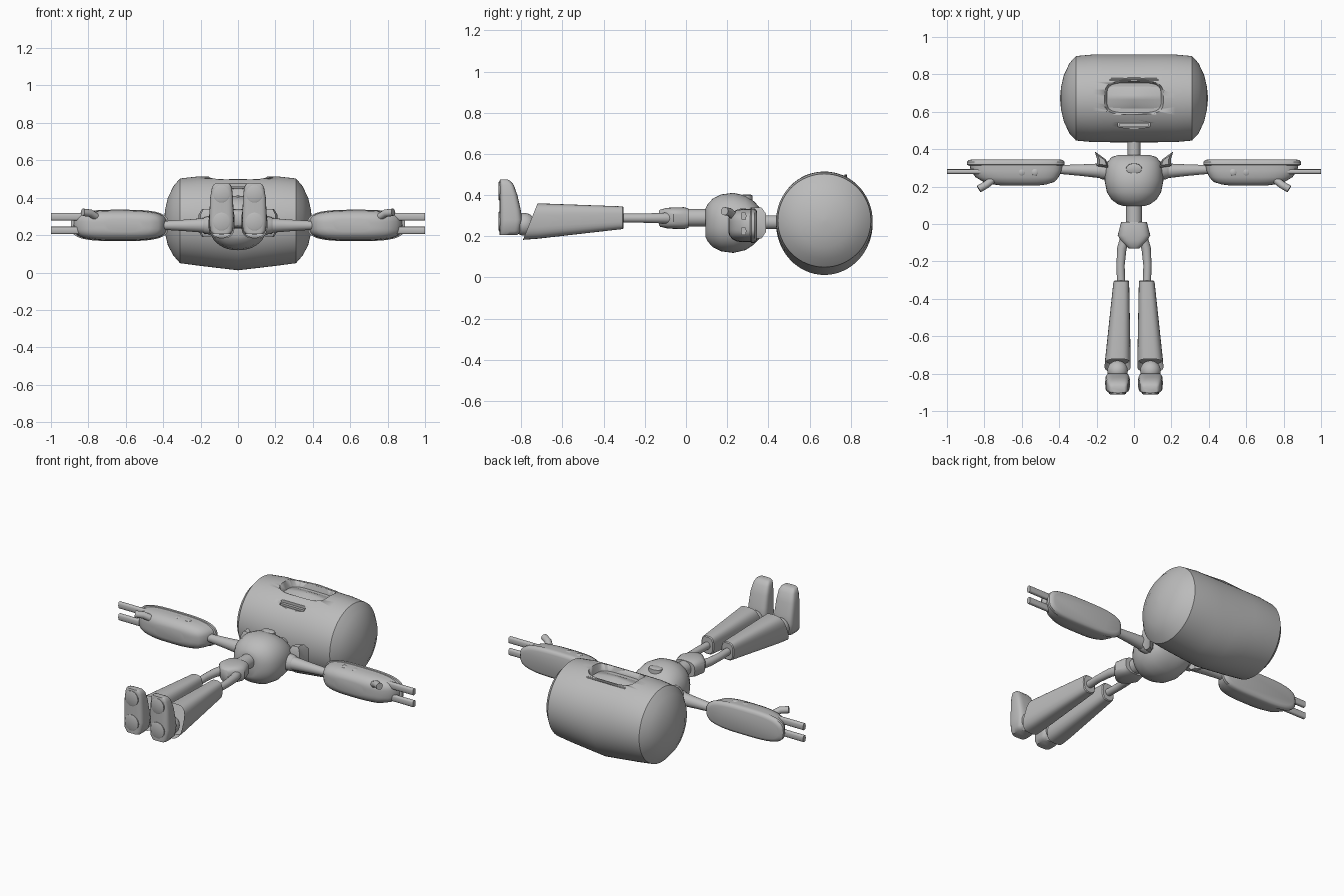
import bpy, bmesh, math
from mathutils import Vector

if "Cube" in bpy.data.objects:
    bpy.data.objects.remove(bpy.data.objects["Cube"])

grey = bpy.data.materials.new("plain_grey")
grey.diffuse_color = (0.5, 0.5, 0.5, 1)
grey.use_nodes = True
grey.node_tree.nodes["Principled BSDF"].inputs["Base Color"].default_value = grey.diffuse_color


def finish(name, bm, mirror=False, angle=40):
    bmesh.ops.recalc_face_normals(bm, faces=bm.faces)
    me = bpy.data.meshes.new(name)
    bm.to_mesh(me)
    bm.free()
    ob = bpy.data.objects.new(name, me)
    bpy.context.collection.objects.link(ob)
    me.materials.append(grey)
    bpy.ops.object.select_all(action='DESELECT')
    ob.select_set(True)
    bpy.context.view_layer.objects.active = ob
    bpy.ops.object.shade_smooth_by_angle(angle=math.radians(angle))
    if mirror:
        ob.modifiers.new("Mirror", 'MIRROR')
    return ob


def loft(name, axis, stations, power=2, sides=32, **kw):
    """Superellipse rings (position, centre u, centre v, radius u, radius v) along an axis."""
    place = {'x': lambda p, u, v: (p, u, v), 'y': lambda p, u, v: (u, p, v),
             'z': lambda p, u, v: (u, v, p)}[axis]
    bm = bmesh.new()
    rings = []
    for p, cu, cv, ru, rv in stations:
        ring = []
        for i in range(sides):
            a = 2 * math.pi * i / sides
            c, s = math.cos(a), math.sin(a)
            u = cu + ru * math.copysign(abs(c) ** (2 / power), c)
            v = cv + rv * math.copysign(abs(s) ** (2 / power), s)
            ring.append(bm.verts.new(place(p, u, v)))
        rings.append(ring)
    for a, b in zip(rings, rings[1:]):
        for i in range(sides):
            j = (i + 1) % sides
            bm.faces.new((a[i], a[j], b[j], b[i]))
    bm.faces.new(rings[0])
    bm.faces.new(rings[-1])
    return finish(name, bm, **kw)


def rod(name, points, radii, sides=16, **kw):
    """Tapered round rod through a few points."""
    bm = bmesh.new()
    rings = []
    pts = [Vector(p) for p in points]
    for k, p in enumerate(pts):
        d = pts[min(k + 1, len(pts) - 1)] - pts[max(k - 1, 0)]
        q = d.to_track_quat('Z', 'Y')
        rings.append([bm.verts.new(p + q @ Vector((radii[k] * math.cos(t), radii[k] * math.sin(t), 0)))
                      for t in (2 * math.pi * i / sides for i in range(sides))])
    for a, b in zip(rings, rings[1:]):
        for i in range(sides):
            j = (i + 1) % sides
            bm.faces.new((a[i], a[j], b[j], b[i]))
    bm.faces.new(rings[0])
    bm.faces.new(rings[-1])
    return finish(name, bm, **kw)


def cut(target, cutter):
    cutter.hide_render = True
    cutter.hide_viewport = True
    m = target.modifiers.new("Cut", 'BOOLEAN')
    m.operation, m.object, m.solver = 'DIFFERENCE', cutter, 'EXACT'


# Head: barrel lying across, with domed ends
half = [(0, .235, .012, .516), (.12, .235, .026, .515), (.22, .234, .038, .513), (.31, .226, .05, .503),
        (.345, .188, .09, .462), (.375, .125, .145, .40), (.39, .06, .21, .335), (.395, .01, .265, .285)]
full = [(-x, r, b, t) for x, r, b, t in reversed(half[1:])] + half
head = loft("head", 'x', [(x, .672, (b + t) / 2, r, (t - b) / 2) for x, r, b, t in full], sides=64)

# Face: recessed visor with a horizontal ridge, and a mouth slot
cut(head, loft("visor_cutter", 'z', [(.466, 0, .675, .145, .08), (.54, 0, .675, .165, .10)], power=4))
cut(head, loft("mouth_cutter", 'z', [(.43, 0, .53, .085, .014), (.54, 0, .53, .085, .014)], power=8))
loft("mouth_plate", 'z', [(.425, 0, .53, .08, .009), (.462, 0, .53, .08, .009)], power=8)
loft("visor_ridge", 'x', [(x, .677, .464, .062, h) for x, h in
                         ((-.14, .008), (-.07, .02), (0, .025), (.07, .02), (.14, .008))], power=1.2, sides=16)
rod("visor_rim", [(-.13, .772, .488), (0, .776, .494), (.13, .772, .488)], [.007] * 3, sides=8)

# Neck and torso
rod("neck", [(0, .34, .268), (0, .46, .268)], [.034] * 2, sides=24)
loft("torso", 'y', [(.095, 0, .265, .055, .07), (.105, 0, .265, .085, .09), (.13, 0, .265, .12, .118),
                    (.17, 0, .265, .145, .138), (.23, 0, .265, .157, .146), (.29, 0, .265, .153, .132),
                    (.33, 0, .265, .142, .105), (.358, 0, .265, .12, .075), (.37, 0, .265, .08, .045)],
     power=2.2, sides=40)
loft("chest_badge", 'z', [(.36, 0, .295, .044, .03), (.398, 0, .295, .042, .028), (.402, 0, .295, .034, .021)],
     sides=24)

# Waist and hips
rod("waist", [(0, .14, .29), (0, -.02, .29)], [.043] * 2, sides=24)
loft("hips", 'y', [(.012, 0, .288, .068, .047), (-.01, 0, .288, .074, .053), (-.06, 0, .288, .087, .052),
                   (-.09, 0, .288, .07, .05), (-.125, 0, .288, .034, .042), (-.132, 0, .288, .026, .034)], power=3)

# Shoulder fin: swept plate with tapered top and bottom
bm = bmesh.new()
outline = [(.15, .345), (.21, .388), (.197, .345), (.20, .31), (.135, .30)]
layers = []
for z, f in ((.19, .6), (.22, 1), (.31, 1), (.34, .6)):
    layers.append([bm.verts.new((.165 + (x - .165) * f, .335 + (y - .335) * f, z)) for x, y in outline])
for a, b in zip(layers, layers[1:]):
    for i in range(5):
        j = (i + 1) % 5
        bm.faces.new((a[i], a[j], b[j], b[i]))
bm.faces.new(layers[0])
bm.faces.new(layers[-1])
finish("shoulder_fin", bm, mirror=True, angle=30)

# Arms
rod("shoulder_joint", [(.12, .285, .252), (.178, .285, .252), (.187, .285, .252)], [.052, .045, .036], mirror=True)
rod("upper_arm", [(.17, .284, .252), (.28, .288, .252), (.42, .292, .252)], [.04, .031, .022], mirror=True)
loft("forearm", 'y', [(.206, .61, .252, .10, .035), (.212, .612, .252, .145, .05), (.225, .615, .252, .19, .066),
                      (.25, .625, .252, .222, .078), (.285, .63, .252, .243, .081), (.32, .63, .252, .25, .081)],
     power=3.2, sides=48, mirror=True)
loft("forearm_back_plate", 'y', [(.312, .632, .252, .25, .076), (.317, .632, .252, .261, .084),
                                 (.332, .632, .252, .261, .084), (.341, .632, .252, .252, .077),
                                 (.346, .632, .252, .235, .064)], power=3.2, sides=48, mirror=True)
for i, x in enumerate((.53, .60)):
    loft(f"forearm_stud_{i + 1}", 'z', [(.30, x, .277, .019, .019), (.331, x, .277, .018, .018),
                                        (.335, x, .277, .012, .012)], sides=16, mirror=True)
for i, z in enumerate((.225, .298)):
    loft(f"finger_{i + 1}", 'x', [(.82, .28, z, .013, .02), (1, .28, z, .013, .02)], power=3, sides=16, mirror=True)
rod("thumb", [(.74, .25, .285), (.79, .21, .318), (.83, .187, .322)], [.02] * 3, mirror=True)

# Legs
rod("thigh", [(.045, -.07, .288), (.065, -.13, .288), (.072, -.22, .288), (.068, -.34, .288)],
    [.028, .025, .022, .022], mirror=True)
shin = loft("shin", 'y', [(-.303, .068, .290, .037, .05), (-.308, .068, .290, .042, .055),
                          (-.72, .086, .274, .068, .086), (-.80, .089, .271, .072, .089)], power=3)
# Slanted open cuff at the ankle end
bm = bmesh.new()
bm.from_mesh(shin.data)
bmesh.ops.bisect_plane(bm, geom=bm.verts[:] + bm.edges[:] + bm.faces[:], plane_co=(0, -.755, .275),
                       plane_no=(0, -.93, .37), clear_outer=True)
edge = [e for e in bm.edges if e.is_boundary]
cap = bmesh.ops.contextual_create(bm, geom=edge)["faces"]
bmesh.ops.inset_region(bm, faces=cap, thickness=.008)
bmesh.ops.translate(bm, verts=list({v for f in cap for v in f.verts}), vec=(0, .04, 0))
bpy.data.objects.remove(shin)
finish("shin", bm, mirror=True, angle=35)

bm = bmesh.new()
bmesh.ops.create_uvsphere(bm, u_segments=24, v_segments=14, radius=.055)
bmesh.ops.translate(bm, verts=bm.verts, vec=(.088, -.785, .258))
finish("ankle", bm, mirror=True)

# Feet: toes point up, soles face the front
loft("foot", 'z', [(.205, .088, -.862, .045, .043), (.225, .088, -.855, .062, .05), (.28, .088, -.85, .066, .055),
                   (.33, .088, -.854, .064, .051), (.40, .088, -.862, .061, .043), (.45, .086, -.871, .054, .034),
                   (.47, .086, -.880, .046, .025), (.476, .086, -.885, .036, .018)],
     power=4, mirror=True, angle=50)
for part, z, r in (("heel_pad", .272, .046), ("toe_pad", .42, .044)):
    loft(part, 'y', [(-.89, .088, z, r, r * 1.05), (-.908, .088, z, r, r * 1.05), (-.911, .088, z, r * .85, r * .9)],
         sides=24, mirror=True)
